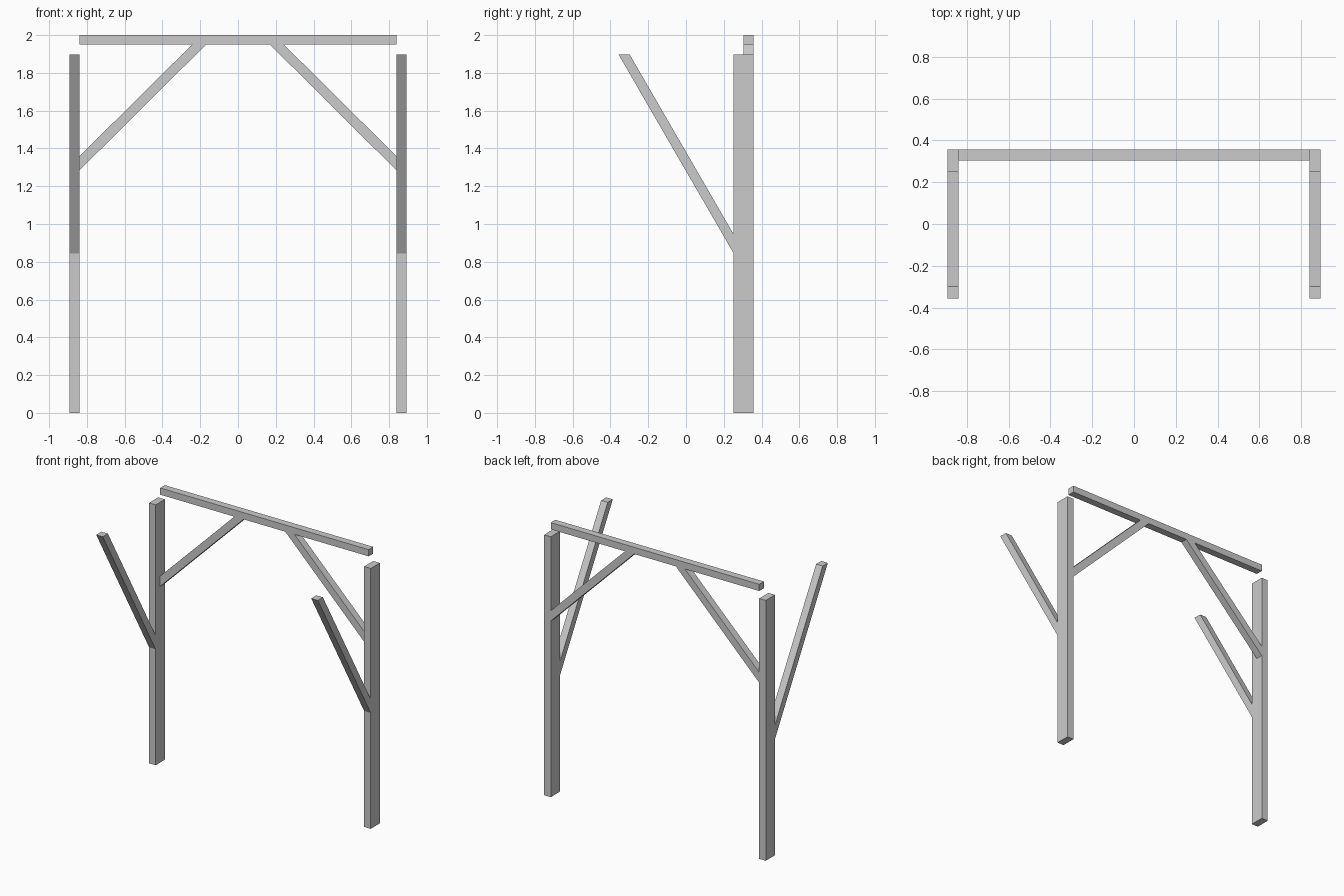
import bpy
import bmesh
from mathutils import Vector

default = bpy.data.objects.get("Cube")
if default:
    bpy.data.objects.remove(default, do_unlink=True)

grey = bpy.data.materials.new("plain grey")
grey.use_nodes = True
colour = (0.6, 0.6, 0.6, 1)
grey.diffuse_color = colour
grey.node_tree.nodes["Principled BSDF"].inputs["Base Color"].default_value = colour


def timber(name, outline, offset):
    """Extrude a flat outline of 3D points by an offset vector."""
    bm = bmesh.new()
    face = bm.faces.new([bm.verts.new(p) for p in outline])
    grown = bmesh.ops.extrude_face_region(bm, geom=[face])["geom"]
    verts = [v for v in grown if isinstance(v, bmesh.types.BMVert)]
    bmesh.ops.translate(bm, verts=verts, vec=Vector(offset))
    bmesh.ops.recalc_face_normals(bm, faces=bm.faces)
    mesh = bpy.data.meshes.new(name)
    bm.to_mesh(mesh)
    bm.free()
    mesh.materials.append(grey)
    obj = bpy.data.objects.new(name, mesh)
    bpy.context.collection.objects.link(obj)
    return obj


def rectangle(a0, a1, b0, b1):
    return [(a0, b0), (a1, b0), (a1, b1), (a0, b1)]


# Main dimensions
inner, outer = 0.84, 0.893
front, middle, back = 0.252, 0.304, 0.357
post_top, beam_bottom, beam_top = 1.897, 1.951, 2.0
thick = outer - inner

# Top beam between the posts
timber("top_beam",
       [(x, middle, z) for x, z in rectangle(-inner, inner, beam_bottom, beam_top)],
       (0, back - middle, 0))

brace_profile = [(inner, 1.283), (inner, 1.358), (0.242, beam_bottom), (0.168, beam_bottom)]
arm_profile = [(front, 0.845), (front, 0.946), (-0.298, post_top), (-0.357, post_top)]

for side, s in (("left", 1), ("right", -1)):
    # Upright post
    timber(side + "_post",
           [(s * inner, y, z) for y, z in rectangle(front, back, 0, post_top)],
           (s * thick, 0, 0))
    # Diagonal brace from post to beam
    timber(side + "_beam_brace",
           [(s * x, middle, z) for x, z in brace_profile],
           (0, back - middle, 0))
    # Sloping arm reaching forward from the post
    timber(side + "_front_arm",
           [(s * inner, y, z) for y, z in arm_profile],
           (s * thick, 0, 0))
